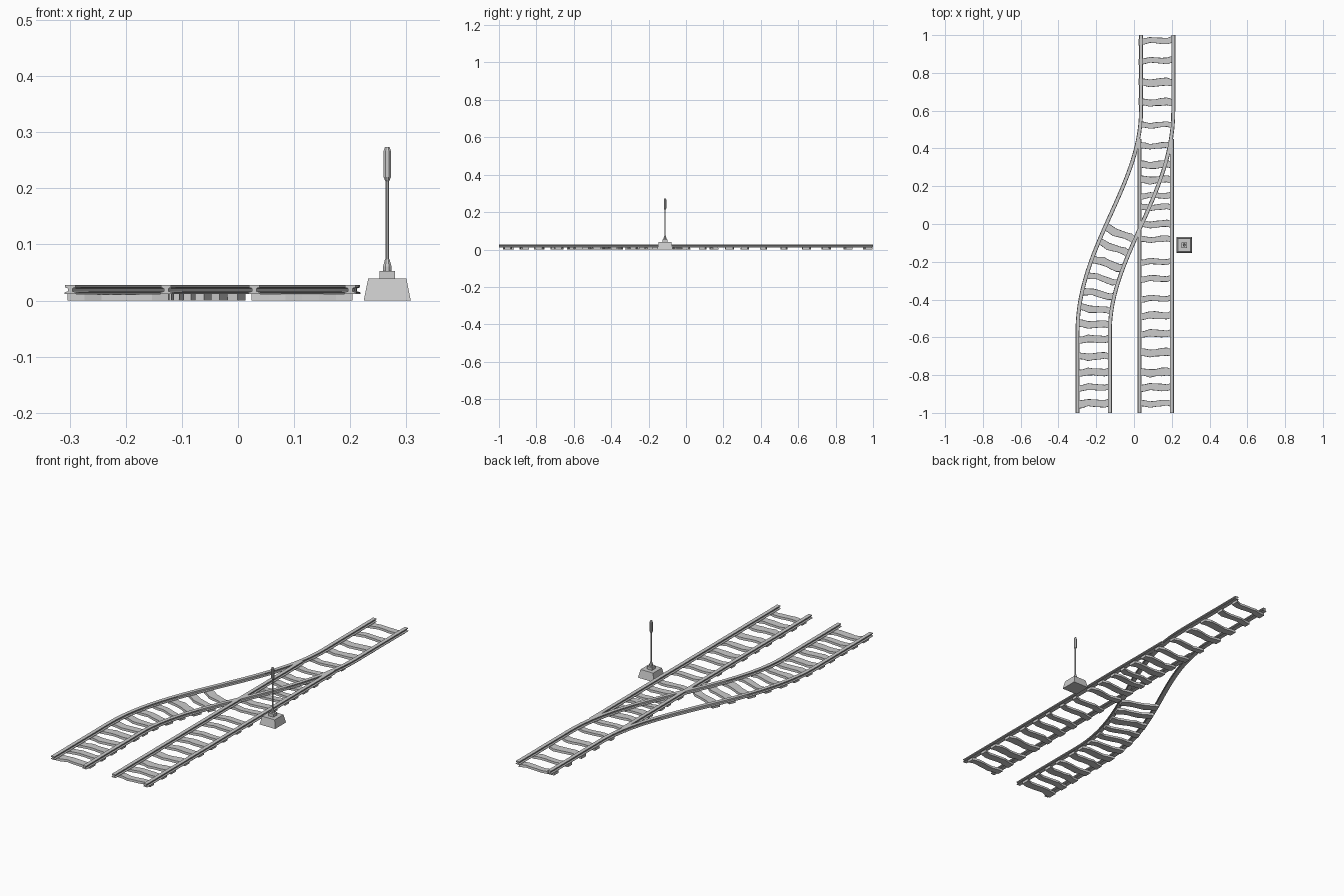
import bpy, bmesh, math, random
from mathutils import Vector

if "Cube" in bpy.data.objects:
    bpy.data.objects.remove(bpy.data.objects["Cube"])

random.seed(4)
GAUGE = 0.0855  # half distance between rail centres


def finish(name, bm):
    bmesh.ops.recalc_face_normals(bm, faces=bm.faces)
    me = bpy.data.meshes.new(name)
    bm.to_mesh(me)
    bm.free()
    ob = bpy.data.objects.new(name, me)
    bpy.context.collection.objects.link(ob)
    return ob


def loft(name, rings):
    bm = bmesh.new()
    add_loft(bm, rings)
    return finish(name, bm)


def add_loft(bm, rings):
    rows = [[bm.verts.new(p) for p in r] for r in rings]
    n = len(rows[0])
    for a, b in zip(rows, rows[1:]):
        for i in range(n):
            bm.faces.new((a[i], a[(i + 1) % n], b[(i + 1) % n], b[i]))
    bm.faces.new(rows[0])
    bm.faces.new(rows[-1])


# Track centrelines
def straight_path(y):
    return Vector((0.1145, y, 0))


def branch_path(y):
    t = min(1, max(0, (y + 0.57) / 1.17))
    return Vector((-0.2135 + 0.336 * (1 - math.cos(math.pi * t)) / 2, y, 0))


def frame(path, y):
    tan = (path(y + 0.002) - path(y - 0.002)).normalized()
    return path(y), tan, Vector((tan.y, -tan.x, 0))


# Rails: I-shaped profile swept along each path
half = [(0.0105, 0.012), (0.0105, 0.0145), (0.004, 0.0165),
        (0.004, 0.0215), (0.009, 0.0235), (0.009, 0.0275)]
profile = half + [(-x, z) for x, z in reversed(half)]


def rail(name, path, side, ys):
    rings = []
    for y in ys:
        c, tan, right = frame(path, y)
        c = c + right * side * GAUGE
        rings.append([c + right * x + Vector((0, 0, z)) for x, z in profile])
    loft(name, rings)


curve_ys = [-1] + [-0.57 + 1.17 * i / 28 for i in range(29)] + [1]
for side, label in ((-1, "left"), (1, "right")):
    rail("branch_rail_" + label, branch_path, side, curve_ys)
    rail("straight_rail_" + label, straight_path, side, [-1, 0.45])


# Sleepers: warped planks laid across the track
wave = [0.005, 0.002, -0.005, -0.002, 0.001, 0.003, -0.006]


def sleepers(name, path, ys):
    bm = bmesh.new()
    for k, y in enumerate(ys):
        c, tan, right = frame(path, y)
        flip = random.choice((-1, 1))
        w = random.uniform(0.015, 0.021)
        rings = []
        for i, off in enumerate(wave):
            u = i / 3 - 1
            m = c + right * u * 0.09 + tan * (off * flip + 0.002 * u)
            wi = w * random.uniform(0.88, 1.1)
            top = 0.0125 - 0.0015 * (1 - u * u)
            rings.append([m + tan * a + Vector((0, 0, z)) for a, z in
                          ((-wi, 0), (wi, 0), (wi * 0.95, top), (-wi * 0.95, top))])
        add_loft(bm, rings)
    finish(name, bm)


sleepers("straight_sleepers", straight_path,
         [0.97, 0.865, 0.75, 0.645, 0.525, 0.415, 0.315, 0.235, 0.15, 0.09, 0.0,
          -0.08, -0.2, -0.29, -0.395, -0.485, -0.58, -0.68, -0.785, -0.865, -0.95])
sleepers("branch_sleepers", branch_path,
         [-0.05, -0.125, -0.21, -0.29, -0.37, -0.45, -0.53, -0.61, -0.7,
          -0.785, -0.865, -0.95])


# Switch stand: rings of (half width, height) around one axis
def stack(name, rows, sides):
    k = 1 / math.cos(math.pi / sides)
    loft(name, [[Vector((0.266 + r * k * math.cos(a), -0.112 + r * k * math.sin(a), z))
                 for a in (math.tau * (i + 0.5) / sides for i in range(sides))]
                for r, z in rows])


stack("stand_base", [(0.042, 0), (0.034, 0.039)], 4)
stack("stand_block", [(0.014, 0.039), (0.014, 0.053)], 4)
stack("lever_collar", [(0.0075, 0.053), (0.0075, 0.061), (0.004, 0.074)], 8)
stack("lever_rod", [(0.003, 0.07), (0.003, 0.216)], 8)
stack("lever_grip", [(0.003, 0.212), (0.0065, 0.22), (0.0065, 0.267), (0.004, 0.274)], 8)
